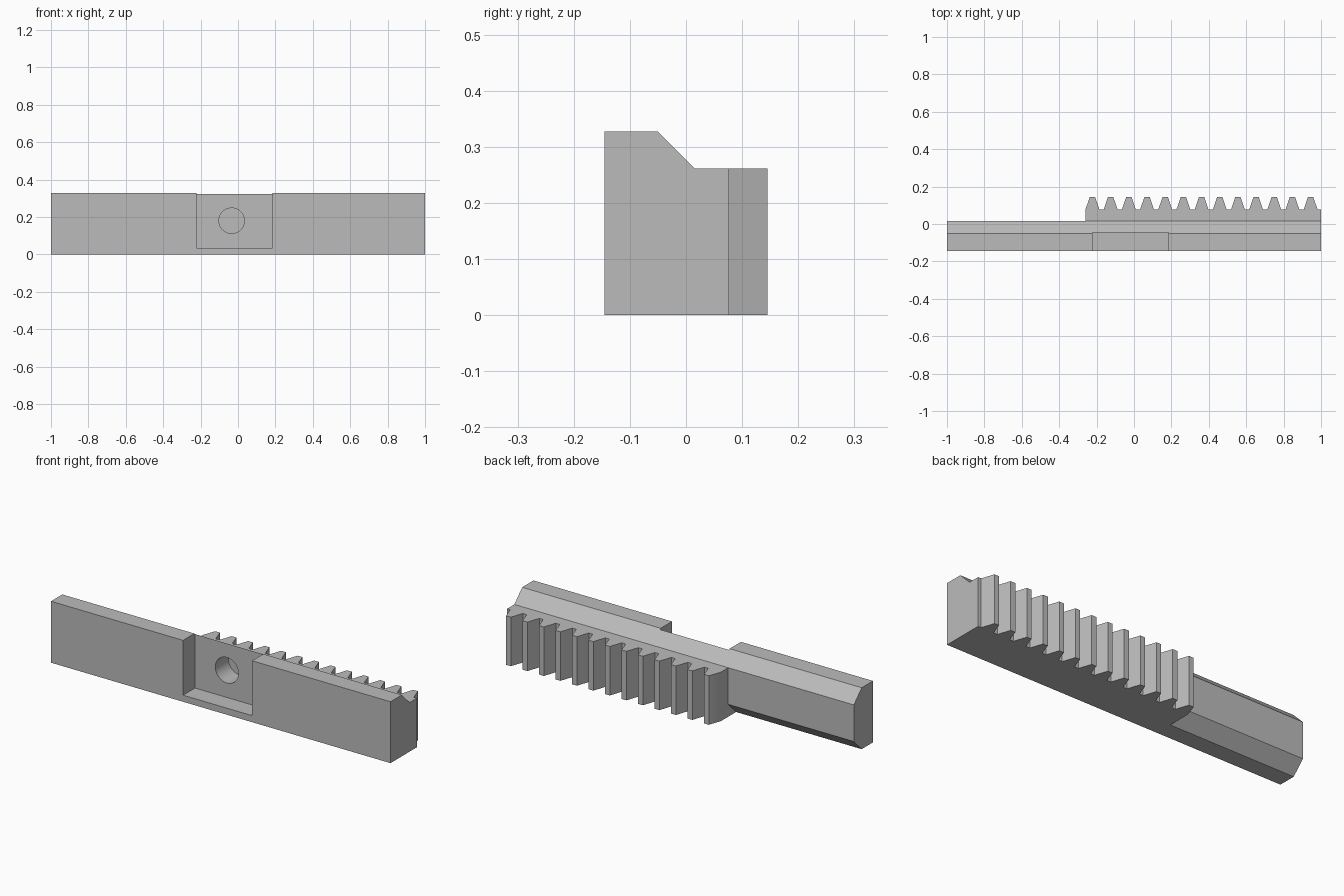
import bpy, bmesh
from mathutils import Matrix, Vector

cube = bpy.data.objects.get("Cube")
if cube:
    bpy.data.objects.remove(cube, do_unlink=True)

grey = bpy.data.materials.new("plain grey")
grey.use_nodes = True
color = (0.5, 0.5, 0.5, 1)
grey.diffuse_color = color
grey.node_tree.nodes["Principled BSDF"].inputs["Base Color"].default_value = color


def finish(name, bm):
    bmesh.ops.recalc_face_normals(bm, faces=bm.faces)
    mesh = bpy.data.meshes.new(name)
    bm.to_mesh(mesh)
    bm.free()
    mesh.materials.append(grey)
    obj = bpy.data.objects.new(name, mesh)
    bpy.context.collection.objects.link(obj)
    return obj


def prism(name, points, sweep):
    """Extrude a closed outline along a vector."""
    bm = bmesh.new()
    face = bm.faces.new([bm.verts.new(p) for p in points])
    new = bmesh.ops.extrude_face_region(bm, geom=[face], use_keep_orig=True)["geom"]
    bmesh.ops.translate(bm, vec=sweep,
                        verts=[v for v in new if isinstance(v, bmesh.types.BMVert)])
    return finish(name, bm)


def combine(target, tool, operation):
    mod = target.modifiers.new(operation.title(), "BOOLEAN")
    mod.operation, mod.solver, mod.object = operation, "EXACT", tool
    bpy.context.view_layer.objects.active = target
    bpy.ops.object.modifier_apply(modifier=mod.name)
    bpy.data.objects.remove(tool, do_unlink=True)


FRONT, RIDGE, BACK, ROOT, TIP = -0.145, -0.05, 0.016, 0.077, 0.145
TOP, SHOULDER = 0.327, 0.261

# Bar with chamfered back edges
section = [(FRONT, 0), (RIDGE, 0), (BACK, TOP - SHOULDER),
           (BACK, SHOULDER), (RIDGE, TOP), (FRONT, TOP)]
bar = prism("rack_bar", [(-1, y, z) for y, z in section], Vector((2, 0, 0)))

# Toothed block, outlined from above
outline = [(1, -0.1, 0), (-0.26, -0.1, 0)]
for i in range(13):
    x = -0.222 + i * 0.0972
    outline += [(x - 0.037, ROOT, 0), (x - 0.014, TIP, 0),
                (x + 0.014, TIP, 0), (x + 0.037, ROOT, 0)]
outline[2] = (-0.26, ROOT, 0)
outline.append((1, ROOT, 0))
teeth = prism("rack_teeth", outline, Vector((0, 0, SHOULDER)))
combine(bar, teeth, "UNION")

# Open-topped pocket in the front
pocket = prism("pocket_cutter", [(x, -0.2, z) for x, z in
               [(-0.222, 0.035), (0.184, 0.035), (0.184, 0.4), (-0.222, 0.4)]],
               Vector((0, 0.155, 0)))
combine(bar, pocket, "DIFFERENCE")

# Round blind hole in the pocket wall
bm = bmesh.new()
bmesh.ops.create_cone(bm, cap_ends=True, segments=48, radius1=0.068, radius2=0.068, depth=0.2,
                      matrix=Matrix.Translation((-0.034, -0.035, 0.18))
                      @ Matrix.Rotation(1.5707963, 4, "X"))
combine(bar, finish("hole_cutter", bm), "DIFFERENCE")

# Smooth only the hole wall
bpy.ops.object.select_all(action="DESELECT")
bar.select_set(True)
bpy.context.view_layer.objects.active = bar
bpy.ops.object.shade_smooth_by_angle(angle=0.4)
